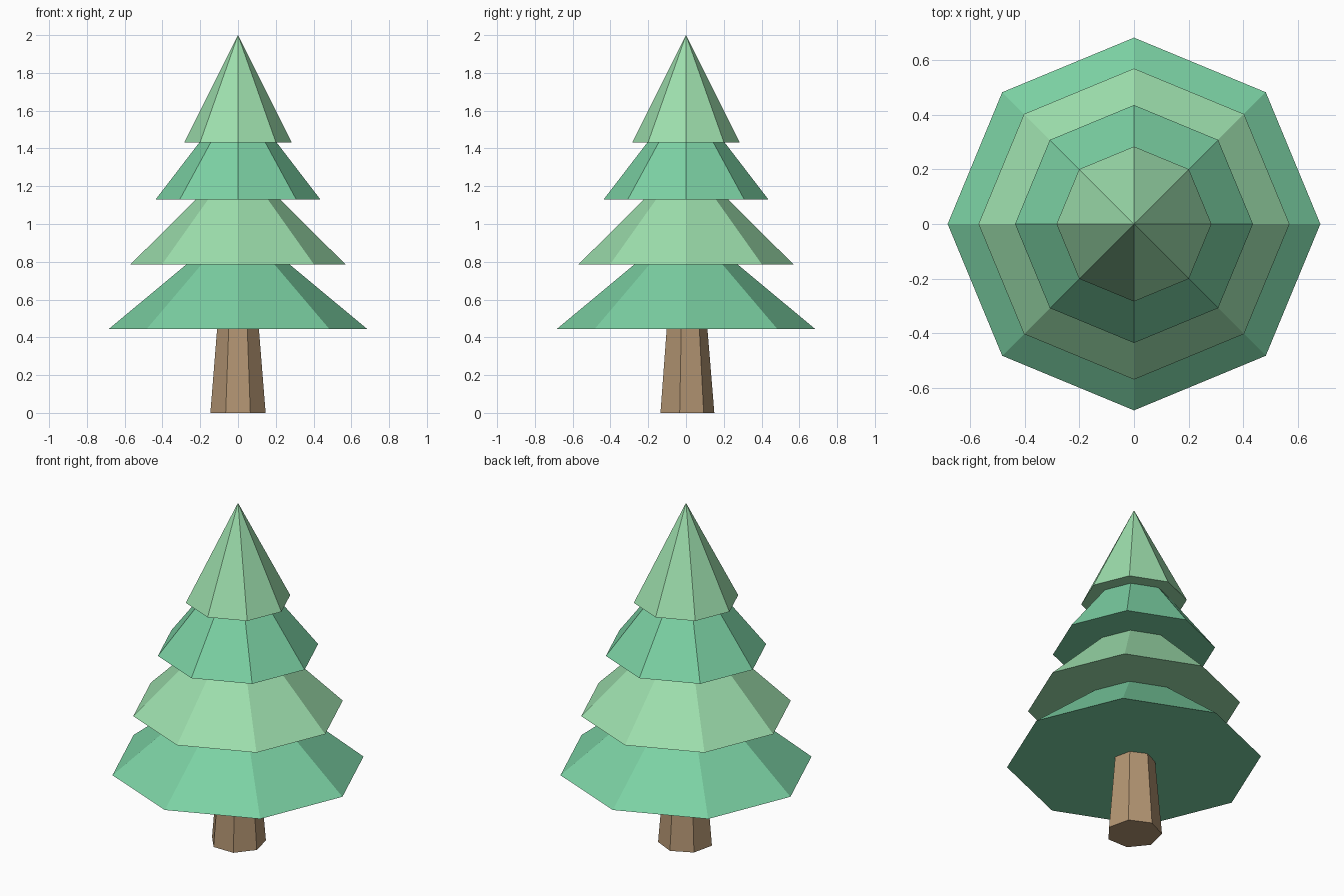
import bpy, bmesh, math
from mathutils import Matrix

if "Cube" in bpy.data.objects:
    bpy.data.objects.remove(bpy.data.objects["Cube"])


def material(name, color):
    mat = bpy.data.materials.new(name)
    mat.diffuse_color = (*color, 1)
    mat.use_nodes = True
    mat.node_tree.nodes["Principled BSDF"].inputs["Base Color"].default_value = mat.diffuse_color
    return mat


def cone(name, sides, r_bottom, r_top, z, height, first_angle, mat):
    """Flat-shaded capped cone with its base at z and a corner at first_angle."""
    bm = bmesh.new()
    bottom = [bm.verts.new((r_bottom * math.cos(a), r_bottom * math.sin(a), z))
              for a in (first_angle + math.tau * i / sides for i in range(sides))]
    bm.faces.new(bottom[::-1])
    if r_top > 0:
        s = r_top / r_bottom
        top = [bm.verts.new((v.co.x * s, v.co.y * s, z + height)) for v in bottom]
        bm.faces.new(top)
        for i in range(sides):
            j = (i + 1) % sides
            bm.faces.new((bottom[i], bottom[j], top[j], top[i]))
    else:
        tip = bm.verts.new((0, 0, z + height))
        for i in range(sides):
            bm.faces.new((bottom[i], bottom[(i + 1) % sides], tip))
    mesh = bpy.data.meshes.new(name)
    bm.to_mesh(mesh)
    bm.free()
    mesh.materials.append(mat)
    obj = bpy.data.objects.new(name, mesh)
    bpy.context.collection.objects.link(obj)
    return obj


bark = material("bark", (0.45, 0.30, 0.17))
dark_green = material("dark_green", (0.20, 0.64, 0.37))
light_green = material("light_green", (0.34, 0.74, 0.42))

# Seven-sided tapered trunk, one corner pointing to the back
cone("trunk", 7, 0.15, 0.113, 0, 0.45, math.pi / 2, bark)

# Four octagonal tiers of equal height, overlapping and alternating in colour
tiers = [(0.683, 0.445), (0.57, 0.785), (0.436, 1.13), (0.284, 1.432)]
for i, (radius, z) in enumerate(tiers):
    cone(f"foliage_tier_{i + 1}", 8, radius, 0, z, 0.568, 0,
         light_green if i % 2 else dark_green)
